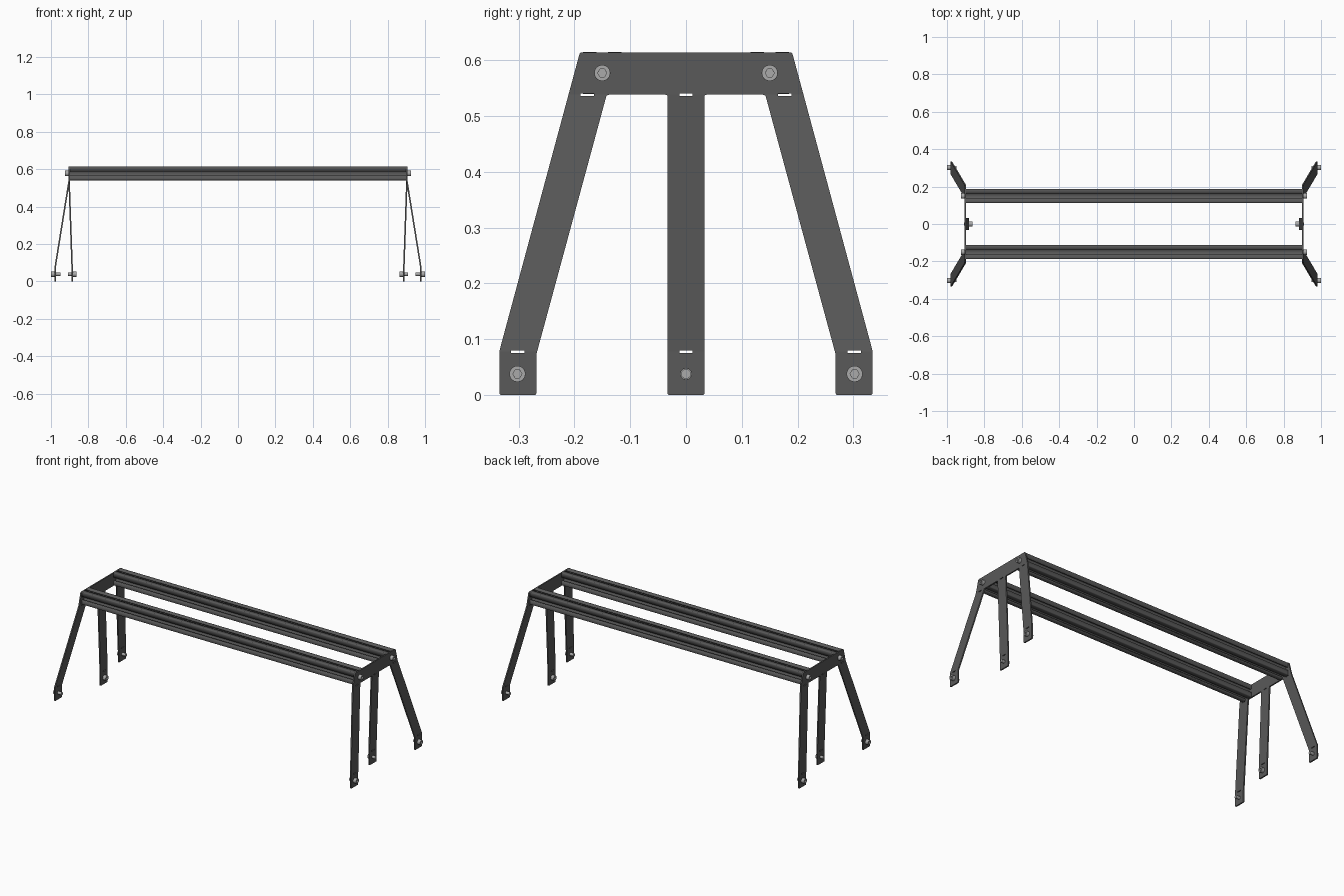
import bpy, bmesh, math
from mathutils import Vector

if "Cube" in bpy.data.objects:
    bpy.data.objects.remove(bpy.data.objects["Cube"])

BEND_TOP, BEND_LOW = 0.538, 0.078
RAIL_Y, RAIL_Z, RAIL_HALF = 0.15, 0.577, 0.899
T = 0.008                                   # plate thickness
HEAD = 0.019                                # bolt head height


def material(name, v):
    m = bpy.data.materials.new(name)
    m.diffuse_color = (v, v, v, 1)
    m.use_nodes = True
    m.node_tree.nodes["Principled BSDF"].inputs["Base Color"].default_value = m.diffuse_color
    return m


dark, steel = material("dark_metal", 0.1), material("steel", 0.4)


def ring(r, n, y=0, z=0):
    return [(y + r * math.cos(2 * math.pi * i / n), z + r * math.sin(2 * math.pi * i / n)) for i in range(n)]


def rect(hy, hz, y, z):
    return [(y - hy, z - hz), (y + hy, z - hz), (y + hy, z + hz), (y - hy, z + hz)]


def rounded(pts, r, steps=3):
    out = []
    for i, p in enumerate(pts):
        p, a, b = Vector(p), Vector(pts[i - 1]), Vector(pts[(i + 1) % len(pts)])
        s, e = p + (a - p).normalized() * r, p + (b - p).normalized() * r
        for k in range(steps + 1):
            t = k / steps
            out.append(tuple(s * (1 - t) ** 2 + p * 2 * t * (1 - t) + e * t * t))
    return out


def extrude(name, loops, x0, x1, y=0, z=0, mat=dark, side=1, bend=None, smooth=False):
    """Extrude y-z loops (first is outline, others are holes) from x0 to x1."""
    cu = bpy.data.curves.new("profile", 'CURVE')
    cu.dimensions, cu.fill_mode = '2D', 'BOTH'
    cu.extrude = abs(x1 - x0) / 2
    for loop in loops:
        sp = cu.splines.new('POLY')
        sp.points.add(len(loop) - 1)
        for pt, (a, b) in zip(sp.points, loop):
            pt.co = (a, b, 0, 1)
        sp.use_cyclic_u = True
    tmp = bpy.data.objects.new("profile", cu)
    bpy.context.collection.objects.link(tmp)
    dg = bpy.context.evaluated_depsgraph_get()
    me = bpy.data.meshes.new_from_object(tmp.evaluated_get(dg))
    bpy.data.objects.remove(tmp)
    bm = bmesh.new()
    bm.from_mesh(me)
    bmesh.ops.remove_doubles(bm, verts=bm.verts, dist=1e-5)
    if bend:
        for h in (BEND_TOP, BEND_LOW):
            bmesh.ops.bisect_plane(bm, geom=bm.verts[:] + bm.edges[:] + bm.faces[:],
                                   plane_co=(0, h, 0), plane_no=(0, 1, 0), dist=1e-5)
    for v in bm.verts:
        a, b, c = v.co
        off = bend(a, b) if bend else 0
        v.co = (side * (c + (x0 + x1) / 2 + off), a + y, b + z)
    bmesh.ops.recalc_face_normals(bm, faces=bm.faces)
    bm.to_mesh(me)
    bm.free()
    me.name = name
    me.materials.clear()
    me.materials.append(mat)
    ob = bpy.data.objects.new(name, me)
    bpy.context.collection.objects.link(ob)
    if smooth:
        bpy.ops.object.select_all(action='DESELECT')
        ob.select_set(True)
        bpy.context.view_layer.objects.active = ob
        bpy.ops.object.shade_smooth_by_angle(angle=math.radians(30))
    return ob


def bolt(name, side, x, y, z, out, length):
    """Socket-head bolt seated at x, with the head pointing along out (+1/-1)."""
    h = extrude(name + "_head", [ring(0.0145, 32), ring(0.008, 6)], x, x + out * HEAD,
                y, z, steel, side, smooth=True)
    bv = h.modifiers.new("bevel", 'BEVEL')
    bv.width, bv.segments, bv.limit_method = 0.0015, 2, 'ANGLE'
    bv.angle_limit = math.radians(70)
    extrude(name + "_shaft", [ring(0.0088, 24)], x + out * 0.008, x - out * length,
            y, z, steel, side, smooth=True)


# rails: T-slot square section
w = 0.0375
half = [(0.01, w), (0.01, w - 0.008), (0.0185, w - 0.008), (0.0185, w - 0.012), (0.0105, w - 0.021)]
face = half + [(-a, b) for a, b in reversed(half)]
section = []
for q in range(4):
    c, s = round(math.cos(q * math.pi / 2)), round(math.sin(q * math.pi / 2))
    corner = [(w - 0.004, w)] + face + [(-w + 0.004, w), (-w + 0.0012, w - 0.0012)]
    section += [(a * c - b * s, a * s + b * c) for a, b in corner]
for name, y in (("front_rail", -RAIL_Y), ("back_rail", RAIL_Y)):
    extrude(name, [section], -RAIL_HALF, RAIL_HALF, y, RAIL_Z)

# end brackets: one folded plate with three legs
right = [(0.033, 0), (0.033, BEND_TOP), (0.142, BEND_TOP), (0.268, 0.073), (0.268, 0),
         (0.334, 0), (0.334, 0.08), (0.19, 0.614)]
outline = rounded(right + [(-a, b) for a, b in reversed(right)], 0.004)
holes = []
for y in (-1, 0, 1):
    holes += [rect(0.012, 0.0022, y * 0.177, BEND_TOP), rect(0.012, 0.0022, y * 0.301, BEND_LOW),
              ring(0.0098, 24, y * 0.302, 0.038)]
OUTER, MIDDLE = 0.074, -0.016


def fold(y, z):
    t = min(max((BEND_TOP - z) / (BEND_TOP - BEND_LOW), 0), 1)
    return t * (MIDDLE if abs(y) < 0.06 else OUTER)


for label, side in (("left", -1), ("right", 1)):
    extrude(label + "_leg_bracket", [outline] + holes, RAIL_HALF, RAIL_HALF + T, side=side, bend=fold)
    # bolts into rails and through feet
    x = RAIL_HALF + T
    for row, s in (("front", -1), ("back", 1)):
        bolt(f"{label}_{row}_rail_bolt", side, x, s * RAIL_Y, RAIL_Z, 1, 0.04)
        bolt(f"{label}_{row}_foot_bolt", side, x + OUTER, s * 0.302, 0.038, 1, 0.031)
    bolt(f"{label}_middle_foot_bolt", side, RAIL_HALF + MIDDLE, 0, 0.038, -1, 0.026)
